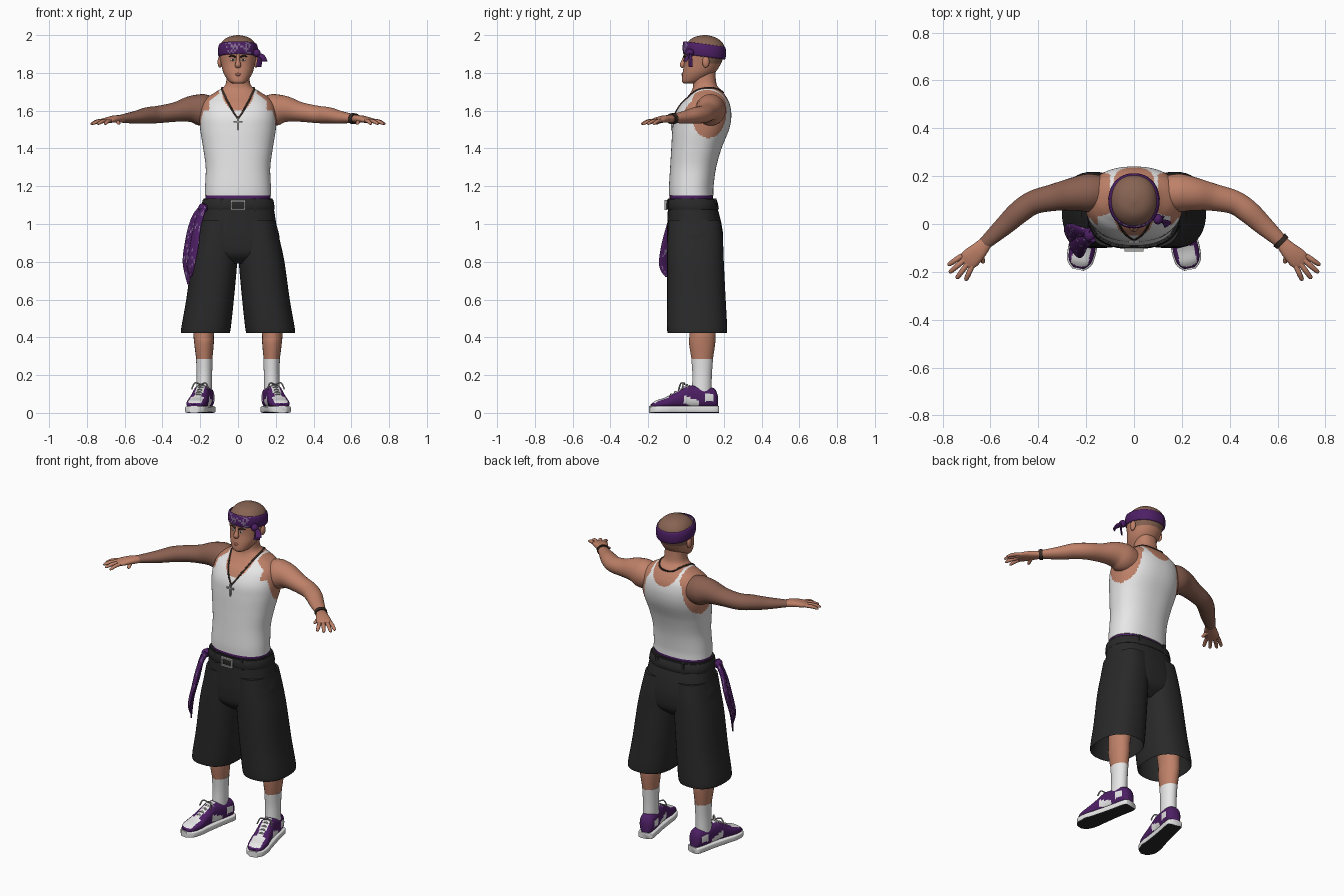
import bpy, bmesh, math, random
from mathutils import Vector as V
from mathutils.bvhtree import BVHTree

if "Cube" in bpy.data.objects:
    bpy.data.objects.remove(bpy.data.objects["Cube"])
random.seed(4)


def material(name, *rgb):
    m = bpy.data.materials.new(name)
    m.use_nodes = True
    m.diffuse_color = (*rgb, 1)
    m.node_tree.nodes["Principled BSDF"].inputs["Base Color"].default_value = (*rgb, 1)
    return m


SKIN = material("skin", .52, .22, .14)
INK = material("inked skin", .25, .115, .08)
SCALP = material("shaved scalp", .24, .125, .085)
WHITE = material("white cotton", .8, .8, .8)
CHARCOAL = material("charcoal cloth", .022, .022, .022)
PURPLE = material("purple", .075, .014, .13)
LILAC = material("lilac print", .24, .15, .3)
METAL = material("grey metal", .4, .4, .39)
DARK = material("dark brown", .04, .025, .02)
LIP = material("lips", .36, .13, .09)


def smooth(rows, k):
    """Catmull-Rom interpolation of equal length tuples."""
    out, last = [], len(rows) - 1
    for i in range(last):
        quad = zip(rows[max(i - 1, 0)], rows[i], rows[i + 1], rows[min(i + 2, last)])
        quad = list(quad)
        for j in range(k):
            t = j / k
            out.append(tuple(b + .5 * t * (c - a + t * (2*a - 5*b + 4*c - d + t * (3*(b - c) + d - a)))
                             for a, b, c, d in quad))
    return out + [tuple(rows[-1])]


def loft(name, rings, mats, rule=None, n=24, e=2.0, cap=True):
    """Skin a list of (centre, half axis, half axis) superellipses."""
    bm = bmesh.new()
    loops = []
    for c, u, v in rings:
        loop = []
        for i in range(n):
            a = 2 * math.pi * i / n
            p, q = (math.copysign(abs(w) ** (2 / e), w) for w in (math.cos(a), math.sin(a)))
            loop.append(bm.verts.new(c + u * p + v * q))
        loops.append(loop)
    for a, b in zip(loops, loops[1:]):
        for i in range(n):
            j = (i + 1) % n
            bm.faces.new((a[i], a[j], b[j], b[i]))
    if cap:
        bm.faces.new(loops[0])
        bm.faces.new(loops[-1])
    bmesh.ops.recalc_face_normals(bm, faces=bm.faces)
    return finish(name, bm, mats, rule)


def finish(name, bm, mats, rule=None):
    mats = mats if isinstance(mats, list) else [mats]
    bm.normal_update()
    if rule:
        for f in bm.faces:
            f.material_index = rule(f.calc_center_median(), f.normal)
    me = bpy.data.meshes.new(name)
    bm.to_mesh(me)
    bm.free()
    for m in mats:
        me.materials.append(m)
    me.shade_smooth()
    me.set_sharp_from_angle(angle=math.radians(45))
    ob = bpy.data.objects.new(name, me)
    bpy.context.collection.objects.link(ob)
    return ob


def column(name, rows, mats, k=6, **kw):
    """Upright loft from rows of (z, centre x, half width, front y, back y)."""
    rings = [(V((x, (f + b) / 2, z)), V((r, 0, 0)), V((0, (b - f) / 2, 0)))
             for z, x, r, f, b in smooth(rows, k)]
    return loft(name, rings, mats, **kw)


def tube(name, rows, mats, k=5, ref=(0, 0, 1), snap=None, **kw):
    """Loft along a path of (x, y, z, half width, half thickness)."""
    rows = smooth(rows, k)
    pts = [V(r[:3]) for r in rows]
    if snap:
        pts = [snap.find_nearest(p)[0] for p in pts]
    rings = []
    for i, p in enumerate(pts):
        d = (pts[min(i + 1, len(pts) - 1)] - pts[max(i - 1, 0)]).normalized()
        side = d.cross(V(ref)).normalized()
        rings.append((p, side * rows[i][3], side.cross(d) * rows[i][4]))
    return loft(name, rings, mats, **kw)


def ball(name, c, size, mat):
    bm = bmesh.new()
    bmesh.ops.create_uvsphere(bm, u_segments=16, v_segments=10, radius=1)
    for v in bm.verts:
        v.co = V(c) + V(a * b for a, b in zip(v.co, size))
    return finish(name, bm, mat)


def box(name, c, size, mat):
    bm = bmesh.new()
    bmesh.ops.create_cube(bm, size=1)
    for v in bm.verts:
        v.co = V(c) + V(a * b for a, b in zip(v.co, size))
    return finish(name, bm, mat)


def surface(ob):
    return BVHTree.FromPolygons([v.co for v in ob.data.vertices], [p.vertices for p in ob.data.polygons])


def mirrored(rows):
    return [(-r[0], *r[1:]) for r in rows]


# Torso with tank top
def tank_top(p, n):
    x = abs(p.x)
    scoop = (x / .087) ** 2 + ((p.z - 1.715) / (.115 if p.y < .1 else .1)) ** 2 < 1
    armhole = x > .1 and ((p.y - .12) / .095) ** 2 + ((p.z - 1.6) / .145) ** 2 < 1
    return 1 if p.z > 1.715 or scoop or armhole or (x > .152 and p.z > 1.6) else 0


torso = column("torso_and_tank_top", [
    (1.15, 0, .176, -.09, .145), (1.2, 0, .174, -.09, .146), (1.3, 0, .171, -.084, .16),
    (1.4, 0, .184, -.078, .188), (1.5, 0, .2, -.072, .228), (1.57, 0, .203, -.062, .24),
    (1.63, 0, .192, -.032, .233), (1.67, 0, .162, .004, .215), (1.705, 0, .108, .03, .19),
    (1.74, 0, .066, .038, .162), (1.82, 0, .06, .035, .155)],
    [WHITE, SKIN], rule=tank_top, k=12, n=144, e=2.3)

# Head and face
head = column("head", [
    (1.744, 0, .028, -.012, .05), (1.757, 0, .05, -.021, .09), (1.8, 0, .077, -.018, .152),
    (1.85, 0, .09, -.01, .185), (1.9, 0, .099, -.01, .203), (1.94, 0, .097, -.006, .203),
    (1.97, 0, .08, .015, .183), (1.99, 0, .051, .045, .15), (2, 0, .008, .09, .11)],
    [SKIN, SCALP], rule=lambda p, n: int(p.z > 1.93 or (p.y > .12 and p.z > 1.85)), n=48, e=2.15)
face = surface(head)
tube("nose", [(0, -.004, 1.895, .009, .008), (0, -.012, 1.865, .01, .011),
              (0, -.018, 1.842, .016, .015), (0, -.012, 1.83, .012, .008)], SKIN, ref=(0, -1, 0), n=16)
tube("lips", [(-.027, -.1, 1.797, .002, .002), (-.01, -.1, 1.8, .007, .005),
              (.01, -.1, 1.8, .007, .005), (.027, -.1, 1.797, .002, .002)], LIP, ref=(0, 1, 0), snap=face, n=10)
for s, side in ((1, "left"), (-1, "right")):
    eye = face.find_nearest(V((s * .036, -.05, 1.868)))[0]
    ball(side + "_eye", eye, (.013, .004, .006), WHITE)
    ball(side + "_pupil", eye + V((0, -.003, 0)), (.005, .003, .005), DARK)
    tube(side + "_eyebrow", [(s * .014, -.05, 1.88, .004, .005), (s * .04, -.05, 1.89, .005, .006),
                             (s * .066, -.03, 1.884, .002, .003)], DARK, ref=(0, 1, 0), snap=face, n=8)
    ball(side + "_ear", (s * .096, .105, 1.858), (.012, .019, .031), SKIN)

# Head scarf, tilted down to the back
scarf = [(1.885, .097, .106), (1.89, .104, .112), (1.92, .107, .115), (1.948, .101, .112), (1.953, .094, .104)]
loft("head_scarf", [(V((0, .097, z)), V((rx, 0, 0)), V((0, ry, -.014))) for z, rx, ry in smooth(scarf, 3)],
     [PURPLE, LILAC], rule=lambda p, n: int(p.y < .03 and abs(p.x) < .07 and random.random() < .25),
     n=72, e=2.15, cap=False)
ball("scarf_knot", (.1, .02, 1.905), (.02, .022, .022), PURPLE)
for i, (x, y, z) in enumerate(((.142, -.005, 1.862), (.11, .025, 1.832))):
    tube(f"scarf_tail_{i + 1}", [(.1, .02, 1.9, .01, .006), ((.1 + x) / 2 + .01, (.02 + y) / 2, 1.885, .015, .005),
                                 (x, y, z, .018, .004)], PURPLE, ref=(.6, -.8, 0), n=12)

# Arms, hands and fingers
arm = [(.12, .13, 1.6, .07, .07), (.19, .13, 1.604, .08, .084), (.25, .125, 1.608, .07, .07),
       (.33, .112, 1.593, .057, .052), (.42, .09, 1.58, .05, .046), (.48, .05, 1.575, .048, .043),
       (.54, -.005, 1.565, .041, .034), (.625, -.082, 1.557, .027, .02)]
palm = [(.615, -.073, 1.557, .026, .019), (.65, -.112, 1.556, .036, .019),
        (.685, -.145, 1.55, .042, .015), (.705, -.165, 1.545, .034, .01)]
knuckles = [(.718, -.132), (.709, -.15), (.694, -.164), (.676, -.173), (.645, -.11)]
tips = [(.778, -.172), (.772, -.203), (.742, -.228), (.704, -.236), (.63, -.163)]
for s, side in ((1, "left"), (-1, "right")):
    flip = (lambda r: r) if s > 0 else mirrored
    tube(side + "_arm", flip(arm), SKIN if s > 0 else INK, k=6, n=28)
    tube(side + "_palm", flip(palm), SKIN, n=20, e=2.4)
    for name, (a, b), (c, d) in zip(("index", "middle", "ring", "little", "thumb")[::1], knuckles, tips):
        tube(f"{side}_{name}_finger", flip([
            (a, b, 1.548, .011, .01), ((a + c) / 2, (b + d) / 2, 1.543, .011, .01),
            (c * .9 + a * .1, d * .9 + b * .1, 1.532, .009, .007), (c, d, 1.528, .004, .003)]), SKIN, n=10)
tube("bracelet", [(.607, -.066, 1.558, .036, .03), (.622, -.08, 1.557, .034, .028)], DARK, n=20)

# Necklace with cross pendant
half = [(.04, -.06, 1.63), (.075, .03, 1.69), (.085, .1, 1.72), (.05, .19, 1.71)]
cord = [(0, -.1, 1.565)] + half + [(0, .2, 1.7)] + mirrored(half)[::-1] + [(0, -.1, 1.565)]
skin = surface(torso)
tube("necklace", [(*p, .005, .005) for p in cord], DARK, k=8, snap=skin, n=8)
chest = skin.find_nearest(V((0, -.1, 1.53)))[0].y - .006
box("cross_upright", (0, chest, 1.53), (.009, .009, .07), METAL)
box("cross_bar", (0, chest, 1.542), (.046, .009, .009), METAL)

# Underwear band, shorts and belt
column("underwear_band", [(1.1, 0, .172, -.088, .142), (1.16, 0, .173, -.087, .142)], PURPLE, n=48, e=2.3)
column("shorts_hips", [(1.135, 0, .179, -.093, .152), (1.08, 0, .19, -.096, .168), (1, 0, .203, -.099, .188),
                       (.92, 0, .22, -.1, .197), (.84, 0, .2, -.09, .185), (.79, 0, .1, -.04, .13)],
       CHARCOAL, n=64, e=2.4)
column("belt", [(1.078, 0, .189, -.099, .167), (1.082, 0, .194, -.105, .174),
                (1.125, 0, .188, -.102, .164), (1.129, 0, .183, -.097, .158)], CHARCOAL, k=2, n=64, e=2.4)
for x in (-.035, .035):
    box("buckle_side", (x, -.108, 1.1), (.009, .014, .052), METAL)
for z in (1.078, 1.122):
    box("buckle_rail", (0, -.108, z), (.07, .014, .009), METAL)
for i in range(6):
    a = math.radians(30 + 60 * i)
    box(f"belt_loop_{i + 1}", (.172 * math.sin(a), .034 - .138 * math.cos(a), 1.103), (.02, .018, .064), CHARCOAL)


# Legs, socks and shoes
def shoe_colours(p, n):
    toe_cap = p.y < -.095 and p.z > .052 and abs(p.x) < .036
    tongue = abs(p.x) < .02 and -.1 < p.y < .03 and n.z > .2
    panel = abs(p.x) > .03 and .045 < p.z + .35 * p.y < .085 and -.02 < p.y < .06
    heel = .09 < p.y < .14 and .06 < p.z < .1
    return int(toe_cap or tongue or panel or heel)


def along(rows):
    return [(V((0, y, (a + b) / 2)), V((w, 0, 0)), V((0, 0, (b - a) / 2))) for y, w, a, b in smooth(rows, 8)]


upper = [(.168, .024, .025, .1), (.15, .041, .025, .13), (.1, .047, .025, .142), (.04, .046, .025, .145),
         (0, .046, .025, .143), (-.06, .05, .025, .108), (-.11, .054, .025, .082), (-.16, .046, .025, .066),
         (-.188, .022, .025, .045)]
sole = [(.173, .028), (.155, .046), (.05, .049), (-.05, .055), (-.11, .06), (-.165, .052), (-.195, .024)]
for s, side in ((1, "left"), (-1, "right")):
    column(side + "_shorts_leg", [(z, s * x, r, f, b) for z, x, r, f, b in (
        (1.02, .1, .098, -.094, .182), (.92, .11, .11, -.098, .195), (.8, .125, .121, -.1, .2),
        (.6, .148, .126, -.1, .21), (.445, .17, .131, -.1, .218), (.438, .17, .124, -.093, .211),
        (.6, .15, .115, -.085, .195))], CHARCOAL, n=40, e=2.4)
    column(side + "_leg", [(.7, s * .16, .07, 0, .17), (.44, s * .18, .055, .018, .158),
                           (.37, s * .18, .052, .016, .155), (.27, s * .178, .041, .032, .14)], SKIN)
    column(side + "_sock", [(.285, s * .178, .044, .028, .143), (.2, s * .178, .041, .034, .137),
                            (.1, s * .18, .042, .03, .135)], WHITE)
    parts = [loft(side + "_shoe_upper", along(upper), [PURPLE, WHITE], rule=shoe_colours, n=48, e=2.5),
             loft(side + "_shoe_sole", along([(y, w, 0, .036) for y, w in sole]), [WHITE, CHARCOAL],
                  rule=lambda p, n: int(n.z < -.6), n=40, e=6)]
    for i in range(5):
        y, z = .005 - i * .021, .15 - i * .0125
        parts.append(tube(f"{side}_lace_{i + 1}", [(-.034, y, z - .022, .004, .004), (0, y, z, .005, .004),
                                                   (.034, y, z - .022, .004, .004)], METAL, n=8))
    for x in (-1, 1):
        parts.append(tube(f"{side}_lace_bow", [(0, -.005, .15, .004, .004), (x * .03, -.02, .158, .004, .004),
                                               (x * .045, -.03, .125, .004, .004)], METAL, n=8))
    for ob in parts:
        ob.location.x = s * .195
        ob.rotation_euler.z = s * .2

# Cloth hanging from the belt
strips = [[(-.175, -.04, 1.1, .02, .012), (-.222, -.035, 1.03, .035, .014), (-.25, -.035, .92, .045, .014),
           (-.266, -.06, .8, .045, .01), (-.262, -.08, .68, .008, .004)],
          [(-.175, -.06, 1.1, .018, .012), (-.212, -.075, 1, .03, .014), (-.232, -.1, .88, .038, .012),
           (-.25, -.112, .78, .036, .009), (-.25, -.1, .72, .01, .004)]]
for i, rows in enumerate(strips):
    tube(f"hip_scarf_{i + 1}", rows, [PURPLE, LILAC], k=8, ref=(-1, -.7, 0), n=24,
         rule=lambda p, n: int(random.random() < .12))
ball("hip_scarf_knot", (-.185, -.045, 1.085), (.025, .03, .025), PURPLE)
